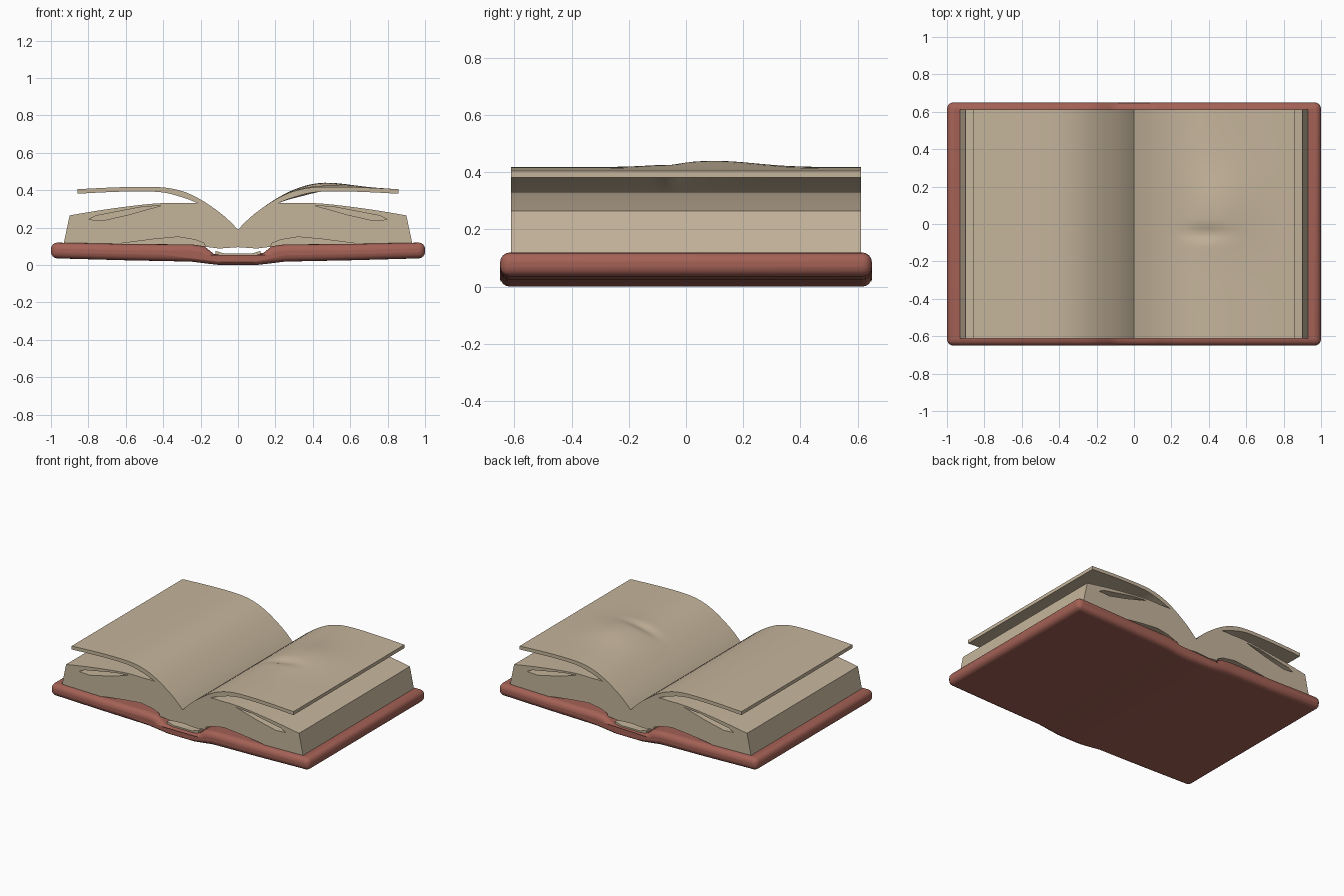
import bpy, bmesh, math

if "Cube" in bpy.data.objects:
    bpy.data.objects.remove(bpy.data.objects["Cube"])


def material(name, rgb):
    m = bpy.data.materials.new(name)
    m.diffuse_color = (*rgb, 1)
    m.use_nodes = True
    m.node_tree.nodes["Principled BSDF"].inputs["Base Color"].default_value = m.diffuse_color
    return m


PAPER = material("cream paper", (0.56, 0.46, 0.33))
RED = material("red leather", (0.37, 0.12, 0.092))


def curve(pts, n=4):
    """Catmull-Rom curve through a few profile points."""
    p = [pts[0]] + list(pts) + [pts[-1]]
    out = []
    for a, b, c, d in zip(p, p[1:], p[2:], p[3:]):
        for i in range(n):
            t = i / n
            out.append(tuple(0.5 * (2 * b[k] + (c[k] - a[k]) * t
                       + (2 * a[k] - 5 * b[k] + 4 * c[k] - d[k]) * t * t
                       + (3 * b[k] - a[k] - 3 * c[k] + d[k]) * t ** 3) for k in (0, 1)))
    return out + [pts[-1]]


def mirrored(half):
    """Complete a half profile, running from the outside to x = 0, on both sides."""
    return half + [(-x, z) for x, z in reversed(half) if abs(x) > 1e-5]


def add_prism(bm, profile, ys):
    rings = [[bm.verts.new((x, y, z)) for x, z in profile] for y in ys]
    n = len(profile)
    for r0, r1 in zip(rings, rings[1:]):
        for i in range(n):
            j = (i + 1) % n
            bm.faces.new((r0[i], r0[j], r1[j], r1[i]))
    bm.faces.new(rings[0])
    bm.faces.new(rings[-1])


def make(name, prisms, mat, warp=None):
    bm = bmesh.new()
    for profile, ys in prisms:
        add_prism(bm, profile, ys)
    bmesh.ops.recalc_face_normals(bm, faces=bm.faces[:])
    if warp:
        for v in bm.verts:
            v.co.z += warp(v.co.x, v.co.y)
    me = bpy.data.meshes.new(name)
    bm.to_mesh(me)
    bm.free()
    me.materials.append(mat)
    ob = bpy.data.objects.new(name, me)
    bpy.context.collection.objects.link(ob)
    return ob


def smooth(ob, angle=35):
    bpy.ops.object.select_all(action='DESELECT')
    ob.select_set(True)
    bpy.context.view_layer.objects.active = ob
    bpy.ops.object.shade_smooth_by_angle(angle=math.radians(angle))


# Cover: two boards joined by a sunken spine, with rounded edges
top = [(1, 0.12), (0.6, 0.112), (0.25, 0.11), (0.18, 0.10), (0.13, 0.06), (0.08, 0.05), (0, 0.05)]
bottom = [(1, 0.036), (0.6, 0.025), (0.25, 0.018), (0.17, 0.008), (0.1, 0.0), (0, 0.0)]
cover = make("cover", [(mirrored(top) + mirrored(bottom)[::-1], (-0.65, 0.65))], RED)
bev = cover.modifiers.new("round edges", 'BEVEL')
bev.width = 0.034
bev.segments = 4
bev.limit_method = 'ANGLE'
bev.angle_limit = math.radians(60)
smooth(cover, 40)

# Spine lining
lining = make("spine_lining", [([(-0.12, 0.075), (-0.07, 0.06), (0.07, 0.06), (0.12, 0.075),
                                 (0.12, 0.05), (0.07, 0.045), (-0.07, 0.045), (-0.12, 0.05)],
                                (-0.61, 0.61))], PAPER)
smooth(lining)

# Page block
block_top = curve([(0.90, 0.265), (0.7, 0.298), (0.45, 0.328), (0.3, 0.33), (0.2, 0.325),
                   (0.1, 0.262), (0.04, 0.215), (0, 0.183)])
block_bottom = [(0.935, 0.10), (0.65, 0.10), (0.2, 0.10), (0.1, 0.088), (0, 0.095)]
block = make("page_block", [(mirrored(block_top) + mirrored(block_bottom)[::-1],
                             (-0.612, 0.612))], PAPER)

# Hollows between leaves at both ends of the block
slit = [(0.80, 0.243), (0.72, 0.238), (0.58, 0.27), (0.41, 0.318), (0.52, 0.309), (0.76, 0.263)]
hollow = [(0.17, 0.08), (0.18, 0.115), (0.23, 0.135), (0.32, 0.15), (0.45, 0.138),
          (0.62, 0.116), (0.62, 0.08)]
cuts = []
for side in (-1, 1):
    for end in (-1, 1):
        for shape in (slit, hollow):
            cuts.append(([(x * side, z) for x, z in shape], (end * 0.53, end * 0.7)))
cutter = make("hollow_cutter", cuts, PAPER)
cutter.hide_render = True
boo = block.modifiers.new("hollows", 'BOOLEAN')
boo.operation = 'DIFFERENCE'
boo.solver = 'EXACT'
boo.object = cutter
smooth(block)
bpy.ops.object.modifier_apply(modifier=boo.name)
bpy.data.objects.remove(cutter, do_unlink=True)
smooth(block)

# Raised leaves, the right one slightly crumpled
leaf_top = curve([(0.857, 0.405), (0.62, 0.416), (0.42, 0.416), (0.3, 0.395), (0.2, 0.35),
                  (0.1, 0.282), (0.04, 0.23), (0, 0.188)])
leaf_bottom = curve([(0.857, 0.381), (0.62, 0.392), (0.42, 0.39), (0.3, 0.362), (0.2, 0.322),
                     (0.1, 0.255), (0.04, 0.205), (0, 0.172)])


def crumple(x, y):
    bulge = 0.022 * math.exp(-((x - 0.47) / 0.17) ** 2 - ((y - 0.1) / 0.2) ** 2)
    crease = 0.016 * math.exp(-((x - 0.38) / 0.11) ** 2 - ((y + 0.05) / 0.035) ** 2)
    return bulge - crease


slices = [-0.612 + 1.224 * i / 50 for i in range(51)]
for name, side, warp in (("left_leaf", -1, None), ("right_leaf", 1, crumple)):
    profile = [(side * x, z) for x, z in leaf_top + leaf_bottom[::-1]]
    leaf = make(name, [(profile, slices if warp else (-0.612, 0.612))], PAPER, warp)
    smooth(leaf)
